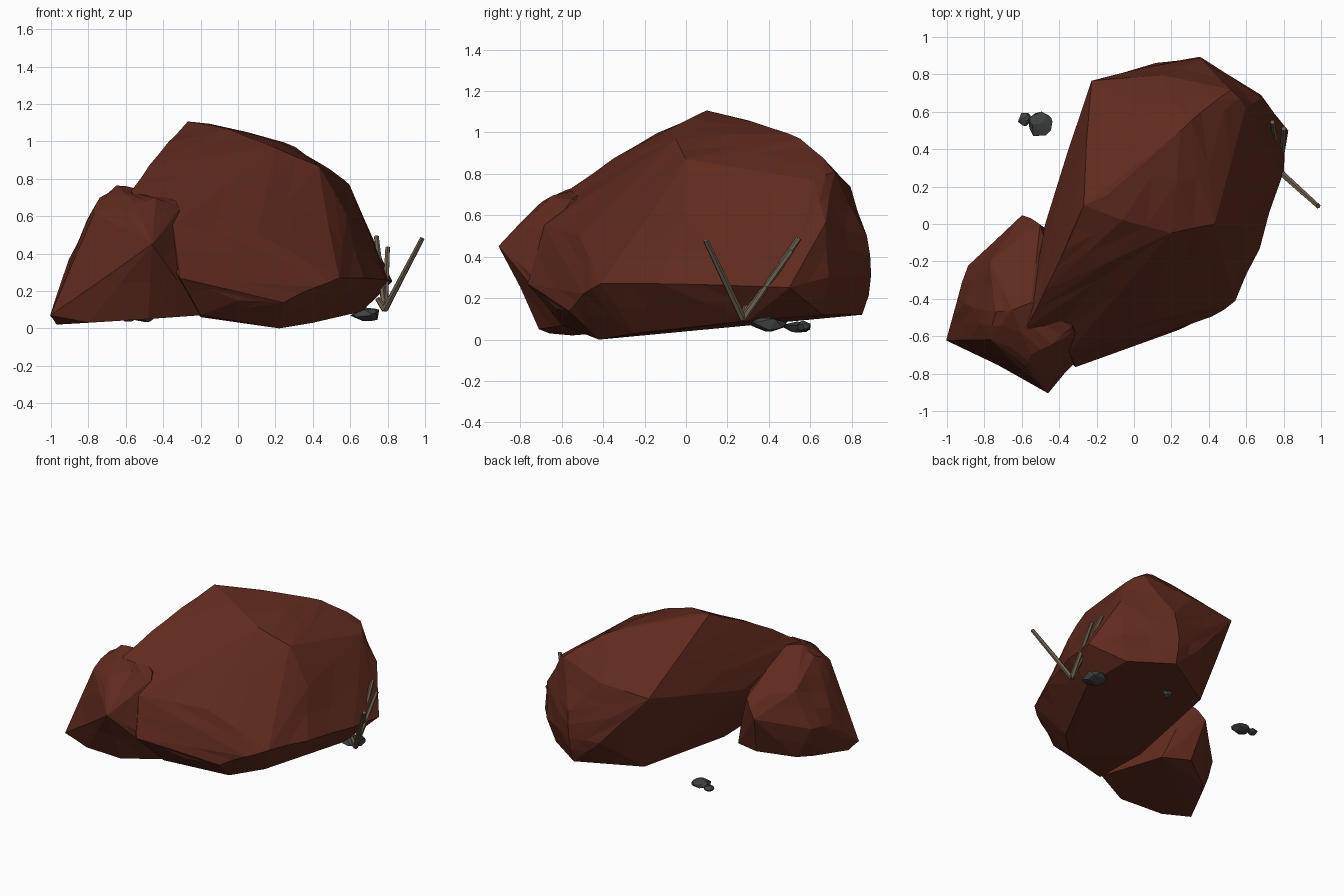
import bpy, bmesh, random
from mathutils import Vector

if "Cube" in bpy.data.objects:
    bpy.data.objects.remove(bpy.data.objects["Cube"])

random.seed(4)


def material(name, color):
    m = bpy.data.materials.new(name)
    m.diffuse_color = (*color, 1)
    m.use_nodes = True
    m.node_tree.nodes["Principled BSDF"].inputs["Base Color"].default_value = m.diffuse_color
    return m


RED = material("red_stone", (0.115, 0.023, 0.013))
GREY = material("grey_stone", (0.05, 0.052, 0.052))
WOOD = material("dry_wood", (0.16, 0.12, 0.08))


def finish(name, bm, mat):
    bmesh.ops.recalc_face_normals(bm, faces=bm.faces)
    me = bpy.data.meshes.new(name)
    bm.to_mesh(me)
    bm.free()
    me.materials.append(mat)
    ob = bpy.data.objects.new(name, me)
    bpy.context.collection.objects.link(ob)


def rock(name, points, mat, chips=0.0):
    """Faceted boulder: hull of its corner points, then finer chipped facets."""
    bm = bmesh.new()
    for p in points:
        bm.verts.new(p)
    hull = bmesh.ops.convex_hull(bm, input=bm.verts)
    loose = set(hull["geom_interior"]) | set(hull["geom_unused"])
    bmesh.ops.delete(bm, geom=[v for v in loose if isinstance(v, bmesh.types.BMVert)], context='VERTS')
    if chips:
        bmesh.ops.subdivide_edges(bm, edges=bm.edges, cuts=1, use_grid_fill=True)
        bmesh.ops.triangulate(bm, faces=bm.faces)
        bm.normal_update()
        for v in bm.verts:
            if v.normal.z > -0.5:
                v.co += v.normal * random.uniform(-chips, chips)
    finish(name, bm, mat)


# Large boulder: crown and ridge, shoulder, waist, underside
rock("large_boulder", [
    (-.27, .10, 1.11), (-.15, .15, 1.10), (-.06, .02, 1.07), (.10, .37, 1.03), (.25, .50, 1.0),
    (.36, .60, .93), (-.37, -.14, .99), (-.47, -.35, .87), (-.57, -.55, .73), (.20, -.05, .97),
    (.43, .0, .87), (.52, .72, .81), (-.23, .77, .71), (.15, .80, .74), (.60, .62, .77),
    (.68, .67, .56), (-.35, -.68, .55), (.10, -.51, .50), (.58, .0, .60), (-.48, .0, .55),
    (-.50, -.40, .45), (.75, .59, .40), (.37, .87, .50),
    (-.31, -.76, .27), (0, -.63, .15), (.24, -.56, .14), (.42, -.50, .22), (.54, -.41, .27),
    (.67, -.13, .27), (.79, .25, .26), (.83, .50, .25), (.68, .69, .30), (.35, .90, .31),
    (.12, .855, .32), (-.20, -.60, .07), (.22, -.42, 0), (.40, -.25, .03), (.66, .30, .09),
    (.62, .66, .12), (.34, .85, .12), (-.08, .61, .10), (-.20, -.17, .06),
], RED, 0.008)

# Small boulder leaning on the front left
rock("small_boulder", [
    (-.65, -.46, .76), (-.55, -.42, .75), (-.44, -.64, .69), (-.33, -.55, .68), (-.31, -.58, .64),
    (-.74, -.47, .70), (-.55, -.70, .67), (-.58, -.76, .59), (-.77, -.62, .62), (-.46, -.90, .45),
    (-.31, -.73, .30), (-.77, -.20, .54), (-.50, .0, .50), (-.60, .05, .38), (-.86, -.45, .46),
    (-.89, -.22, .28), (-.94, -.40, .27), (-1, -.62, .07), (-.97, -.55, .02), (-.80, -.66, .03),
    (-.48, -.71, .05), (-.20, -.58, .07), (-.47, -.76, .25), (-.78, -.20, .05), (-.85, -.30, .04),
    (-.55, -.05, .09), (-.35, -.12, .07),
], RED, 0.007)


# Pebbles: randomly squashed point clouds
def pebble(name, center, size):
    pts = []
    for i in range(24):
        d = Vector([random.gauss(0, 1) for _ in range(3)]).normalized()
        pts.append([c + s * k for c, s, k in zip(center, size, d)])
    rock(name, pts, GREY)


pebble("pebble_right", (.69, .40, .075), (.09, .09, .037))
pebble("pebble_left", (-.50, .53, .06), (.068, .072, .028))
pebble("pebble_left_small", (-.585, .56, .055), (.038, .038, .022))
pebble("pebble_under", (.18, .57, .065), (.037, .037, .027))


# Twigs fanning out from one root
def twig(name, a, b, r=.018):
    a, b = Vector(a), Vector(b)
    bm = bmesh.new()
    bmesh.ops.create_cone(bm, cap_ends=True, segments=6, radius1=r, radius2=r * .75,
                          depth=(b - a).length)
    turn = (b - a).to_track_quat('Z', 'Y')
    for v in bm.verts:
        v.co = turn @ v.co + (a + b) / 2
    finish(name, bm, WOOD)


root = (.785, .275, .10)
for i, tip in enumerate([(.985, .095, .48), (.74, .545, .49), (.80, .51, .43), (.745, .29, .16)]):
    twig(f"twig_{i + 1}", root, tip)
